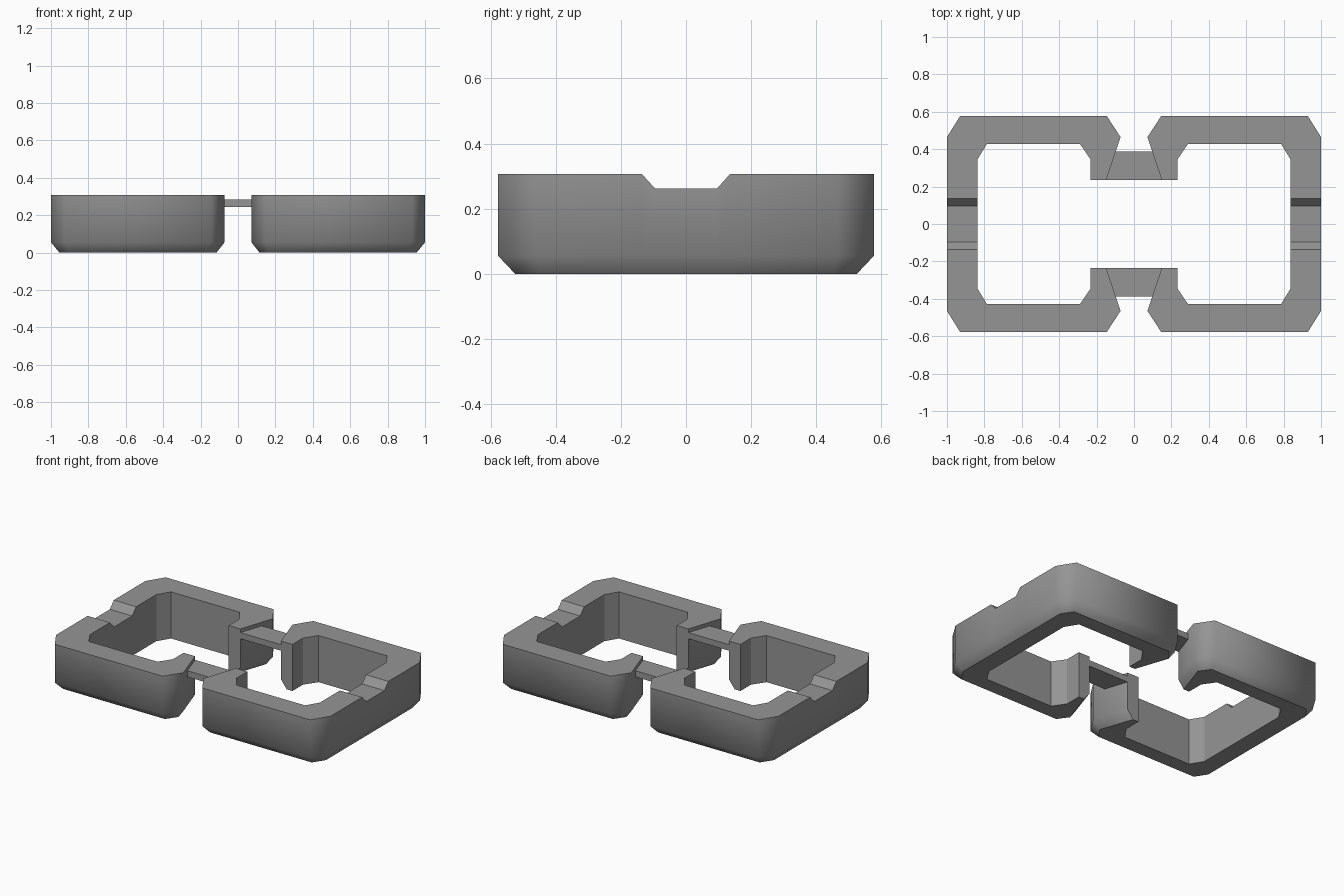
import bpy
import bmesh

cube = bpy.data.objects.get("Cube")
if cube:
    bpy.data.objects.remove(cube, do_unlink=True)

grey = bpy.data.materials.new("mid grey")
grey.use_nodes = True
COLOUR = (0.3, 0.3, 0.3, 1)
grey.diffuse_color = COLOUR
grey.node_tree.nodes["Principled BSDF"].inputs["Base Color"].default_value = COLOUR

TOP, NOTCH, RIM = 0.307, 0.262, 0.055

# Sections along the back half of one frame: outer wall, base edge, inner wall, top height
SECTIONS = [
    ((0.148, 0.235), (0.19, 0.235), (0.232, 0.235), TOP),
    ((0.072, 0.465), (0.115, 0.455), (0.232, 0.345), TOP),
    ((0.145, 0.577), (0.165, 0.525), (0.288, 0.427), TOP),
    ((0.93, 0.577), (0.905, 0.525), (0.787, 0.427), TOP),
    ((1, 0.465), (0.955, 0.45), (0.837, 0.345), TOP),
    ((1, 0.136), (0.955, 0.136), (0.837, 0.136), TOP),
    ((1, 0.095), (0.955, 0.095), (0.837, 0.095), NOTCH),
]


def finish(name, bm):
    bmesh.ops.recalc_face_normals(bm, faces=bm.faces[:])
    mesh = bpy.data.meshes.new(name)
    bm.to_mesh(mesh)
    bm.free()
    mesh.materials.append(grey)
    obj = bpy.data.objects.new(name, mesh)
    bpy.context.collection.objects.link(obj)
    return obj


def frame(name, side):
    """C-shaped frame: a wall section swept round, with smooth outer faces."""
    bm = bmesh.new()
    rings = []
    stations = [(s, 1) for s in SECTIONS] + [(s, -1) for s in reversed(SECTIONS)]
    for (outer, base, inner, top), flip in stations:
        corners = [(outer, top), (outer, RIM), (base, 0), (inner, 0), (inner, top)]
        rings.append([bm.verts.new((side * p[0], flip * p[1], z)) for p, z in corners])
    for a, b in zip(rings, rings[1:]):
        for i in range(5):
            j = (i + 1) % 5
            face = bm.faces.new((a[i], a[j], b[j], b[i]))
            face.smooth = i < 2      # outer wall and its bevelled foot
    bm.faces.new(rings[0])
    bm.faces.new(rings[-1])
    return finish(name, bm)


def bridge(name, flip):
    """Thin tapered plate between the frame ends."""
    bm = bmesh.new()
    outline = [(-0.148, 0.235), (0.148, 0.235), (0.098, 0.387), (-0.098, 0.387)]
    base = bm.faces.new([bm.verts.new((x, flip * y, 0.243)) for x, y in outline])
    raised = bmesh.ops.extrude_face_region(bm, geom=[base])["geom"]
    for v in raised:
        if isinstance(v, bmesh.types.BMVert):
            v.co.z = 0.283
    return finish(name, bm)


frame("left_frame", 1)
frame("right_frame", -1)
bridge("back_bridge", 1)
bridge("front_bridge", -1)
